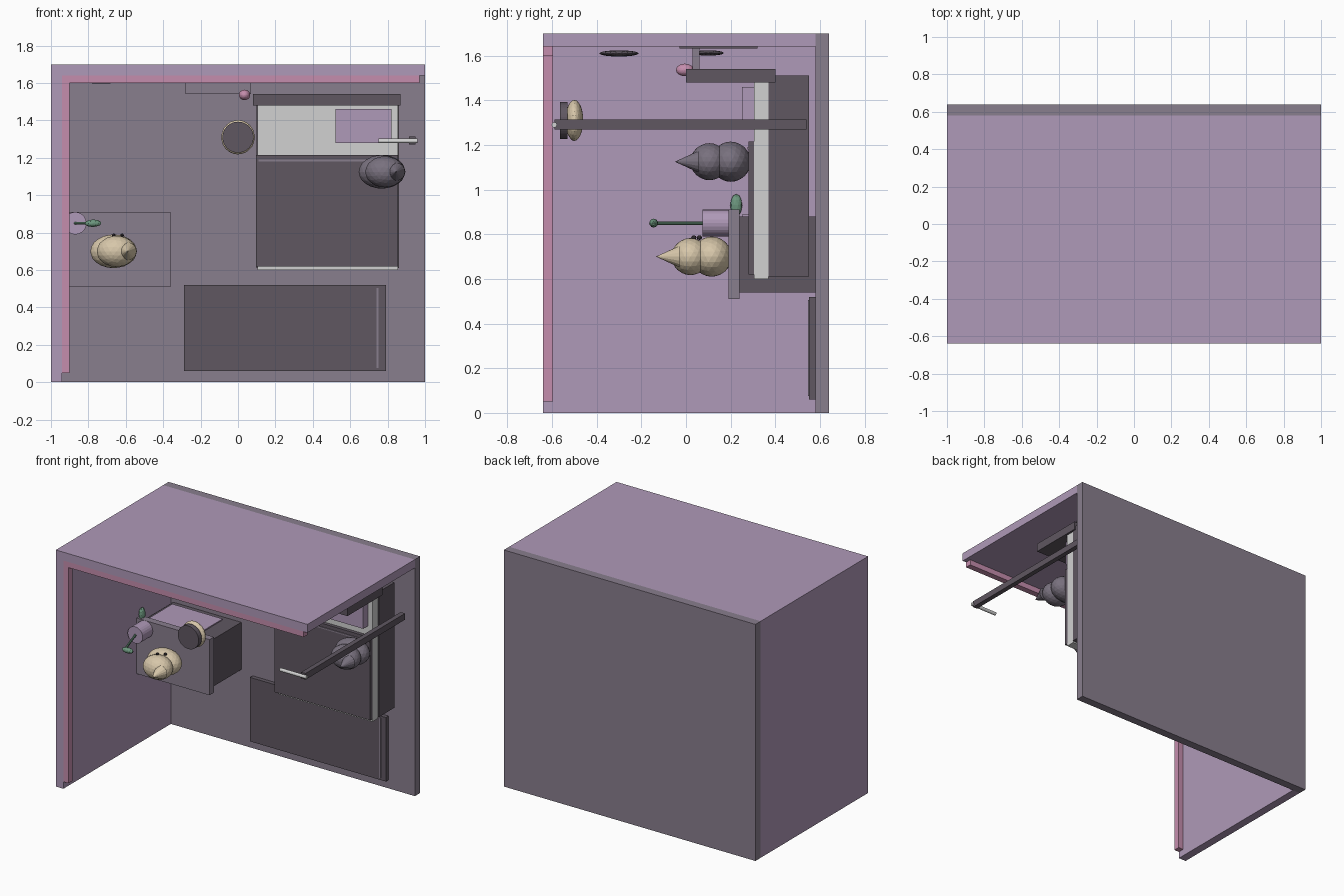
import bpy, bmesh, math
from mathutils import Vector, Matrix

if "Cube" in bpy.data.objects:
    bpy.data.objects.remove(bpy.data.objects["Cube"])

def mat(name, c):
    m = bpy.data.materials.new(name)
    m.diffuse_color = (*c, 1)
    m.use_nodes = True
    m.node_tree.nodes["Principled BSDF"].inputs["Base Color"].default_value = m.diffuse_color
    return m

LILAC = mat("lilac", (.43, .32, .48))
GREY = mat("mauve_grey", (.25, .21, .27))
DARK = mat("dark_grey", (.115, .095, .12))
PINK = mat("pink", (.56, .27, .42))
WHITE = mat("off_white", (.64, .64, .64))
BEIGE = mat("beige", (.68, .57, .40))
SLATE = mat("slate", (.19, .165, .21))
GREEN = mat("green", (.15, .31, .21))
BLACK = mat("near_black", (.03, .025, .03))

def finish(name, bm, m):
    me = bpy.data.meshes.new(name)
    bm.to_mesh(me)
    bm.free()
    me.materials.append(m)
    ob = bpy.data.objects.new(name, me)
    bpy.context.collection.objects.link(ob)
    return ob

def box(name, x, y, z, m):
    bm = bmesh.new()
    c = [(a[0] + a[1]) / 2 for a in (x, y, z)]
    s = [a[1] - a[0] for a in (x, y, z)]
    bmesh.ops.create_cube(bm, size=1, matrix=Matrix.Translation(c) @ Matrix.Diagonal((*s, 1)))
    return finish(name, bm, m)

def ball(name, c, r, m, sub=3):
    bm = bmesh.new()
    bmesh.ops.create_icosphere(bm, subdivisions=sub, radius=1,
                               matrix=Matrix.Translation(c) @ Matrix.Diagonal((*r, 1)))
    return finish(name, bm, m)

def tube(name, a, b, r1, r2, m, n=24):
    a, b = Vector(a), Vector(b)
    d = b - a
    rot = d.to_track_quat('Z', 'Y').to_matrix().to_4x4()
    bm = bmesh.new()
    bmesh.ops.create_cone(bm, cap_ends=True, segments=n, radius1=r1, radius2=r2,
                          depth=d.length, matrix=Matrix.Translation((a + b) / 2) @ rot)
    return finish(name, bm, m)

# room shell, lying on its back wall
box("floor", (-1, 1), (.58, .64), (0, 1.7), GREY)
box("side_wall", (-1, -.94), (-.64, .58), (0, 1.7), LILAC)
box("head_wall", (-.94, 1), (-.64, .58), (1.64, 1.7), LILAC)
box("side_trim", (-.94, -.9), (-.64, -.595), (.05, 1.6), PINK)
box("head_trim", (-.94, .97), (-.64, -.595), (1.6, 1.64), PINK)

# bed
box("bed_base", (.1, .86), (.37, .55), (.61, 1.51), DARK)
box("mattress", (.105, .855), (.305, .37), (.6, 1.48), WHITE)
box("blanket", (.095, .855), (.28, .306), (.62, 1.215), DARK)
box("blanket_stripe", (.11, .85), (.275, .281), (1.18, 1.19), GREY)
box("pillow", (.52, .82), (.25, .305), (1.28, 1.46), LILAC)
box("headboard", (.08, .87), (0, .4), (1.48, 1.54), DARK)

# rug
box("rug", (-.29, .79), (.55, .58), (.06, .52), DARK)
box("rug_stripe", (.74, .75), (.546, .551), (.075, .505), GREY)

# desk
box("desk_body", (-.92, -.38), (.24, .58), (.54, .88), DARK)
box("desk_top", (-.94, -.36), (.19, .24), (.51, .91), GREY)
box("desk_panel", (-.9, -.5), (.25, .54), (.88, .888), LILAC)

# plant on the desk
tube("plant_pot", (-.87, .19, .85), (-.87, .075, .85), .06, .06, LILAC)
tube("plant_stem", (-.87, .08, .85), (-.8, -.14, .85), .008, .008, GREEN, 8)
ball("plant_leaf", (-.775, -.145, .85), (.045, .02, .02), GREEN, 2)
ball("fallen_leaf", (-.92, .225, .93), (.02, .027, .05), GREEN, 2)

# two birdlike creatures: body, head and cone
def creature(name, x, y, z, m):
    ball(name + "_body", (x, y - .075, z), (.125, .09, .09), m)
    ball(name + "_head", (x + .015, y - .17, z), (.105, .085, .083), m)
    tube(name + "_cone", (x + .075, y - .22, z), (x + .075, y - .325, z), .048, 0, m, 16)

creature("pale_creature", -.665, .19, .7, BEIGE)
creature("grey_creature", .77, .275, 1.125, SLATE)
for i, (ex, ey) in enumerate(((-.665, .035), (-.62, .06))):
    ball("eye_%d" % i, (ex, ey, .785), (.01, .012, .01), BLACK, 2)

# ceiling lamp
ball("lamp_shade", (0, -.5, 1.31), (.09, .04, .092), BEIGE)
tube("lamp_cap", (0, -.565, 1.31), (0, -.53, 1.31), .083, .083, DARK, 32)

# standing pole with light bar
box("pole", (.915, .95), (-.59, .54), (1.27, 1.315), DARK)
tube("light_bar", (.75, -.59, 1.29), (.96, -.59, 1.29), .012, .012, WHITE, 12)

# wall shelf and decorations
box("shelf", (-.28, .07), (.03, .06), (1.54, 1.64), GREY)
ball("pink_ball", (.035, -.005, 1.536), (.03, .04, .028), PINK)
box("wall_poster", (.2, .75), (-.03, .32), (1.632, 1.64), DARK)
ball("wall_disc_large", (-.73, -.3, 1.61), (.09, .088, .014), DARK)
ball("wall_disc_small", (-.6, .1, 1.612), (.07, .07, .012), DARK)
